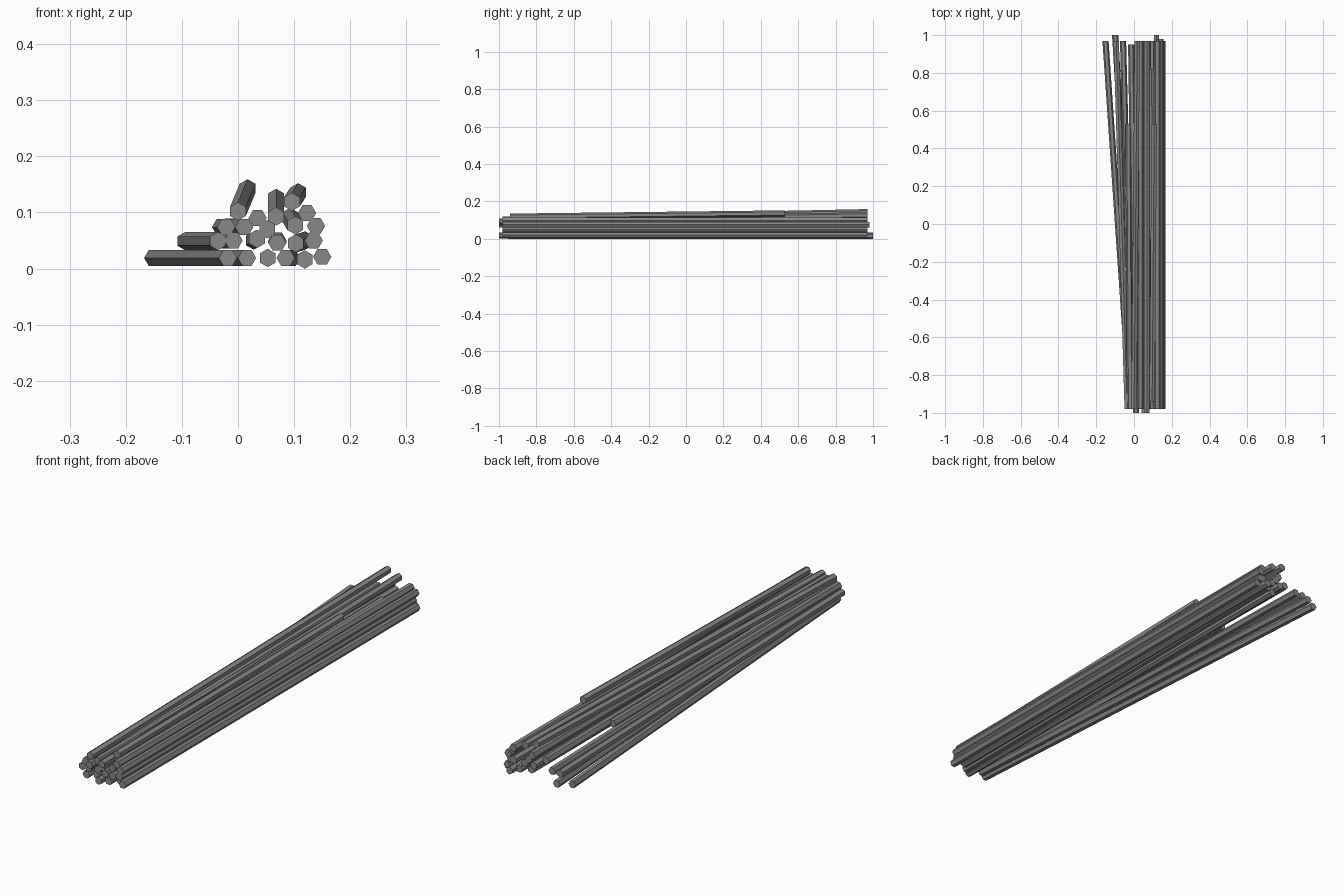
import bpy
import bmesh
from mathutils import Vector, Matrix
from math import pi

if "Cube" in bpy.data.objects:
    bpy.data.objects.remove(bpy.data.objects["Cube"])

RADIUS = 0.0163

grey = bpy.data.materials.new("dull steel grey")
grey.use_nodes = True
COLOUR = (0.25, 0.25, 0.25, 1)
grey.diffuse_color = COLOUR
grey.node_tree.nodes["Principled BSDF"].inputs["Base Color"].default_value = COLOUR


def rod(name, x0, z0, x1, z1, y0=-0.98, y1=0.97, pointed=True):
    """Six-sided bar from its front end to its back end."""
    bm = bmesh.new()
    bmesh.ops.create_cone(bm, cap_ends=True, segments=6, radius1=RADIUS,
                          radius2=RADIUS, depth=y1 - y0)
    # Lay along y with a corner up or a flat side up
    turn = 0 if pointed else pi / 6
    bm.transform(Matrix.Rotation(-pi / 2, 4, 'X') @ Matrix.Rotation(turn, 4, 'Z'))
    # Lean so both ends reach their place, end faces stay upright
    centre = Vector(((x0 + x1) / 2, (y0 + y1) / 2, (z0 + z1) / 2))
    for v in bm.verts:
        t = v.co.y / (y1 - y0)
        v.co += centre + Vector(((x1 - x0) * t, 0, (z1 - z0) * t))
    mesh = bpy.data.meshes.new(name)
    bm.to_mesh(mesh)
    bm.free()
    mesh.materials.append(grey)
    bpy.context.collection.objects.link(bpy.data.objects.new(name, mesh))


# Bottom layer
rod("bottom_rod_1", -0.018, 0.019, -0.151, 0.019, pointed=False)
rod("bottom_rod_2", 0.016, 0.019, -0.1, 0.019, -0.96, 1.0, False)
rod("bottom_rod_3", 0.053, 0.019, 0.053, 0.019, -1.0, 0.95)
rod("bottom_rod_4", 0.085, 0.019, 0.095, 0.019, pointed=False)
rod("bottom_rod_5", 0.119, 0.0163, 0.119, 0.0163, -0.95, 1.0)
rod("bottom_rod_6", 0.15, 0.021, 0.15, 0.021, pointed=False)

# Second layer
rod("second_rod_1", -0.036, 0.049, -0.094, 0.049)
rod("second_rod_2", -0.008, 0.05, -0.058, 0.05, pointed=False)
rod("second_rod_3", 0.034, 0.053, 0.028, 0.05)
rod("second_rod_4", 0.07, 0.046, 0.07, 0.05, pointed=False)
rod("second_rod_5", 0.103, 0.045, 0.12, 0.05)
rod("second_rod_6", 0.135, 0.05, 0.135, 0.05, pointed=False)

# Third layer
rod("third_rod_1", -0.021, 0.074, -0.03, 0.074, y1=0.53, pointed=False)
rod("third_rod_2", 0.011, 0.074, -0.015, 0.075, -1.0, 0.95, False)
rod("third_rod_3", 0.052, 0.07, 0.052, 0.07)
rod("third_rod_4", 0.102, 0.077, 0.093, 0.092, y1=0.82)
rod("third_rod_5", 0.139, 0.076, 0.139, 0.076, y1=0.98, pointed=False)

# Top layer
rod("top_rod_1", 0.0, 0.102, 0.017, 0.143)
rod("top_rod_2", 0.035, 0.09, 0.035, 0.09, pointed=False)
rod("top_rod_3", 0.068, 0.093, 0.068, 0.126, -1.0)
rod("top_rod_4", 0.096, 0.119, 0.107, 0.136, -0.94, 0.53)
rod("top_rod_5", 0.123, 0.099, 0.123, 0.099, pointed=False)
